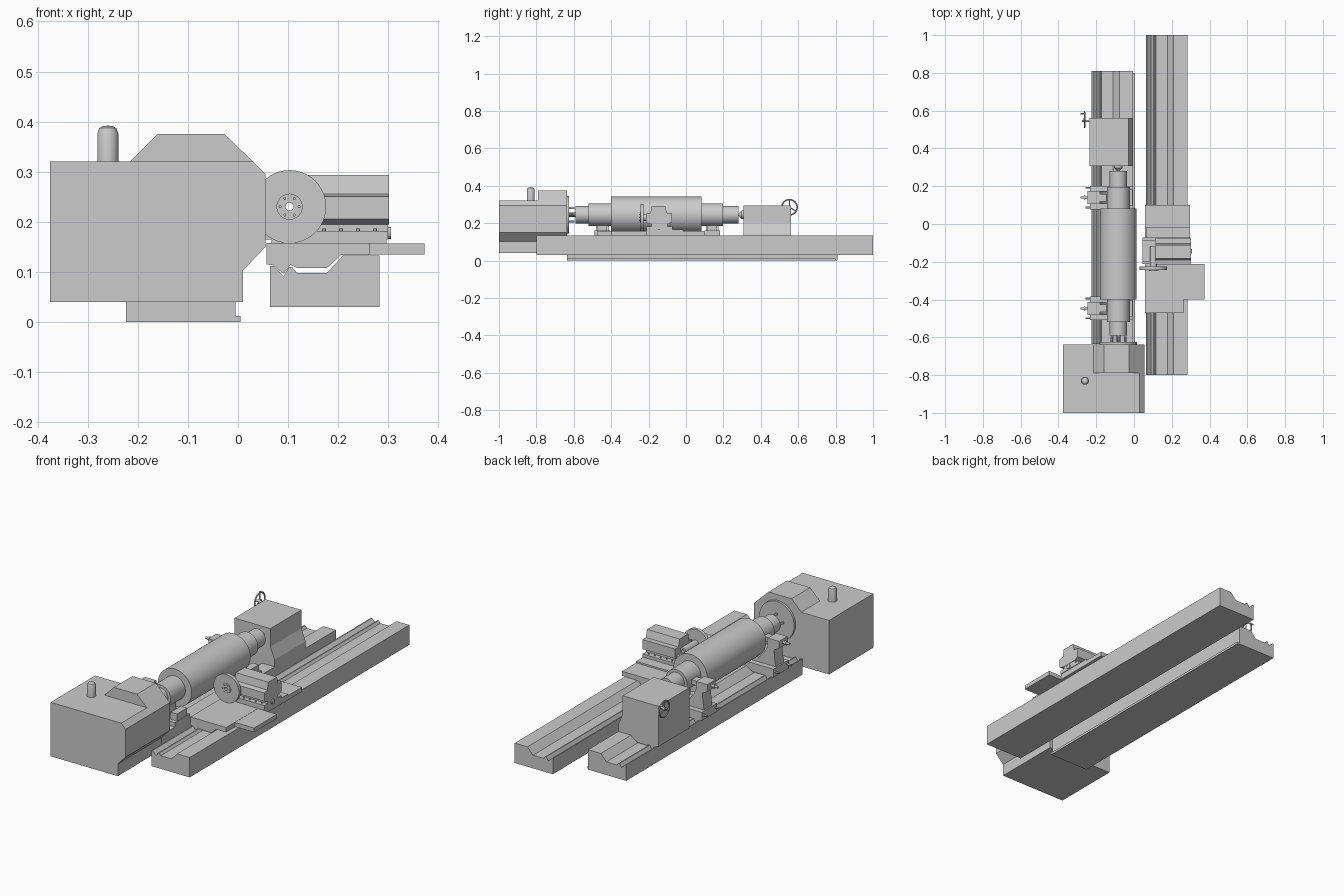
import bpy, bmesh, math
from mathutils import Matrix, Vector

if "Cube" in bpy.data.objects:
    bpy.data.objects.remove(bpy.data.objects["Cube"])

round_parts = []

def finish(name, bm):
    bmesh.ops.remove_doubles(bm, verts=bm.verts, dist=1e-5)
    bmesh.ops.recalc_face_normals(bm, faces=bm.faces)
    me = bpy.data.meshes.new(name)
    bm.to_mesh(me)
    bm.free()
    ob = bpy.data.objects.new(name, me)
    bpy.context.collection.objects.link(ob)
    return ob

def prism(name, pts, a, b, axis='Y'):
    """Extrude a profile: (x, z) along Y, or (y, z) along X."""
    bm = bmesh.new()
    put = (lambda p, t: (p[0], t, p[1])) if axis == 'Y' else (lambda p, t: (t, p[0], p[1]))
    face = bm.faces.new([bm.verts.new(put(p, a)) for p in pts])
    new = bmesh.ops.extrude_face_region(bm, geom=[face])['geom']
    shift = Vector((0, b - a, 0) if axis == 'Y' else (b - a, 0, 0))
    bmesh.ops.translate(bm, vec=shift, verts=[v for v in new if isinstance(v, bmesh.types.BMVert)])
    return finish(name, bm)

def box(name, x0, x1, y0, y1, z0, z1):
    return prism(name, [(x0, z0), (x1, z0), (x1, z1), (x0, z1)], y0, y1)

def lathe(name, pts, loc, axis='Y', n=48):
    """Revolve (radius, distance along axis) points about an axis through loc."""
    bm = bmesh.new()
    vs = [bm.verts.new((r, 0, t)) for r, t in pts]
    es = [bm.edges.new(e) for e in zip(vs, vs[1:])]
    bmesh.ops.spin(bm, geom=vs + es, cent=(0, 0, 0), axis=(0, 0, 1),
                   angle=math.tau, steps=n, use_duplicate=False)
    rot = {'X': Matrix.Rotation(math.pi / 2, 4, 'Y'),
           'Y': Matrix.Rotation(-math.pi / 2, 4, 'X'), 'Z': Matrix()}[axis]
    bm.transform(Matrix.Translation(loc) @ rot)
    ob = finish(name, bm)
    round_parts.append(ob)
    return ob

def rod(name, r, t0, t1, loc, axis='Y', n=24):
    return lathe(name, [(0, t0), (r, t0), (r, t1), (0, t1)], loc, axis, n)

# Two parallel beds sharing one V-way and flat-way section
bed = [(.064, .03), (.064, .112), (.07, .112), (.091, .091), (.102, .11), (.108, .11), (.117, .098),
       (.178, .098), (.21, .133), (.283, .133), (.283, .03)]
prism("grinding_bed", bed, -.80, 1.0)
prism("work_bed", [(x - .288, z - .03) for x, z in bed], -.635, .81)
box("work_bed_lip", -.02, .005, -.635, .80, 0, .012)

# Headstock
prism("headstock_body", [(-.375, .04), (.01, .04), (.01, .103), (.055, .15), (.055, .295),
                         (.03, .32), (-.375, .32)], -1.0, -.637)
prism("headstock_hood", [(-.215, .32), (-.16, .375), (-.027, .375), (.03, .32)], -.79, -.637)
lathe("headstock_post", [(0, .31), (.021, .31), (.021, .376), (.017, .387), (.01, .391), (0, .392)],
      (-.26, -.83, 0), 'Z')
AX, AZ = -.083, .245
lathe("faceplate", [(0, -.64), (.1, -.64), (.1, -.625), (0, -.625)], (AX, 0, AZ), n=64)
rod("headstock_centre", .012, -.63, -.585, (AX, 0, AZ))
for i in range(4):
    a = i * math.pi / 2
    rod("drive_pin", .006, -.63, -.595, (AX + .036 * math.cos(a), 0, AZ + .036 * math.sin(a)), n=12)

# Roll workpiece
lathe("roll", [(0, -.59), (.046, -.59), (.046, -.52), (.061, -.52), (.061, -.40), (.097, -.40),
               (.097, .083), (.061, .083), (.061, .197), (.046, .197), (.046, .28), (0, .28)],
      (AX, 0, AZ), n=64)

# Tailstock with centre and handwheel
prism("tailstock", [(-.235, .085), (-.235, .295), (-.03, .295), (-.03, .20), (-.005, .14), (-.005, .10),
                    (-.08, .10), (-.115, .075), (-.17, .075), (-.181, .083), (-.197, .064), (-.218, .083)],
      .308, .562)
lathe("tailstock_centre", [(0, .275), (.004, .28), (.022, .297), (.022, .315), (0, .315)], (AX, 0, AZ))
WX, WY, WZ = -.262, .553, .285
ring = [(.041 + .004 * math.cos(i * math.tau / 8), .004 * math.sin(i * math.tau / 8)) for i in range(9)]
lathe("handwheel_rim", ring, (WX, WY, WZ), 'X')
rod("handwheel_shaft", .006, -.012, .035, (WX, WY - .008, WZ), 'X', 16)
rod("handwheel_hub", .009, -.006, .006, (WX, WY, WZ), 'X', 16)
for i in range(3):
    s = rod("handwheel_spoke", .003, 0, .04, (0, 0, 0), 'Z', 8)
    s.matrix_world = Matrix.Translation((WX, WY, WZ)) @ Matrix.Rotation(i * math.tau / 3, 4, 'X')
rod("handwheel_grip", .004, -.022, 0, (WX, WY + .03, WZ + .029), 'X', 12)

# Steady rests under the roll necks
for yc in (-.447, .14):
    prism("steady_base", [(-.232, .082), (-.232, .125), (-.005, .125), (-.005, .10), (-.08, .10),
                          (-.11, .08), (-.181, .08), (-.197, .064), (-.218, .082)], yc - .062, yc + .062)
    prism("steady_upright", [(-.225, .12), (-.215, .21), (-.245, .225), (-.245, .262), (-.18, .262),
                             (-.18, .225), (-.165, .19), (-.13, .15), (-.02, .15), (-.02, .12)],
          yc - .034, yc + .034)
    box("steady_side_pad", -.182, -.145, yc - .02, yc + .02, .232, .256)
    box("steady_lower_pad", -.105, -.06, yc - .025, yc + .025, .14, .187)
    box("steady_foot", -.045, -.008, yc - .042, yc + .042, .12, .162)
    rod("steady_screw", .006, -.282, -.24, (0, yc, .245), 'X', 16)
    rod("steady_knob", .011, -.265, -.256, (0, yc, .245), 'X', 16)
    for dy in (-.052, .052):
        rod("steady_clamp_bolt", .005, -.256, -.22, (0, yc + dy, .108), 'X', 12)

# Carriage riding on the grinding bed
prism("carriage", [(.057, .158), (.057, .115), (.07, .113), (.091, .096), (.105, .114), (.117, .108),
                   (.178, .108), (.206, .134), (.263, .134), (.263, .158)], -.472, .10)
box("carriage_operator_step", .25, .372, -.40, -.212, .135, .157)
box("carriage_rear_plate", .25, .297, -.212, .10, .135, .158)
box("cross_slide_base", .067, .297, -.212, -.015, .157, .166)

# Wheelhead: slide, dovetail neck, body and hood
prism("wheelhead_slide", [(-.212, .165), (-.212, .182), (-.185, .182), (-.185, .20), (-.10, .20),
                          (-.10, .182), (-.072, .182), (-.072, .165)], .045, .30, 'X')
prism("wheelhead_body", [(-.19, .195), (-.215, .205), (-.215, .25), (-.19, .255), (-.183, .293),
                         (-.112, .293), (-.102, .255), (-.075, .255), (-.075, .205), (-.10, .195)],
      .115, .302, 'X')
box("wheelhead_nose", .045, .116, -.20, -.085, .20, .215)
rod("wheelhead_feed_screw", .012, .28, .306, (0, -.145, .178), 'X')
for i in range(7):
    for y in (-.198, -.086):
        rod("slide_bolt", .004, .18, .187, (.07 + i * .034, y, 0), 'Z', 6)

# Grinding wheel with bored spindle and bolted flange
GX, GZ = .103, .23
lathe("grinding_wheel", [(.008, -.243), (.073, -.243), (.073, -.226), (.008, -.226), (.008, -.243)],
      (GX, 0, GZ), n=64)
lathe("wheel_flange", [(.008, -.247), (.026, -.247), (.026, -.24), (.008, -.24), (.008, -.247)],
      (GX, 0, GZ))
lathe("wheel_spindle", [(.008, -.23), (.018, -.23), (.018, -.12), (.008, -.12), (.008, -.23)],
      (GX, 0, GZ))
for i in range(6):
    a = i * math.tau / 6
    rod("flange_bolt", .003, -.25, -.245, (GX + .019 * math.cos(a), 0, GZ + .019 * math.sin(a)), n=6)

# Smooth the turned parts, keeping their edges sharp
for ob in round_parts:
    ob.select_set(True)
bpy.context.view_layer.objects.active = round_parts[0]
bpy.ops.object.shade_smooth_by_angle(angle=math.radians(30))
